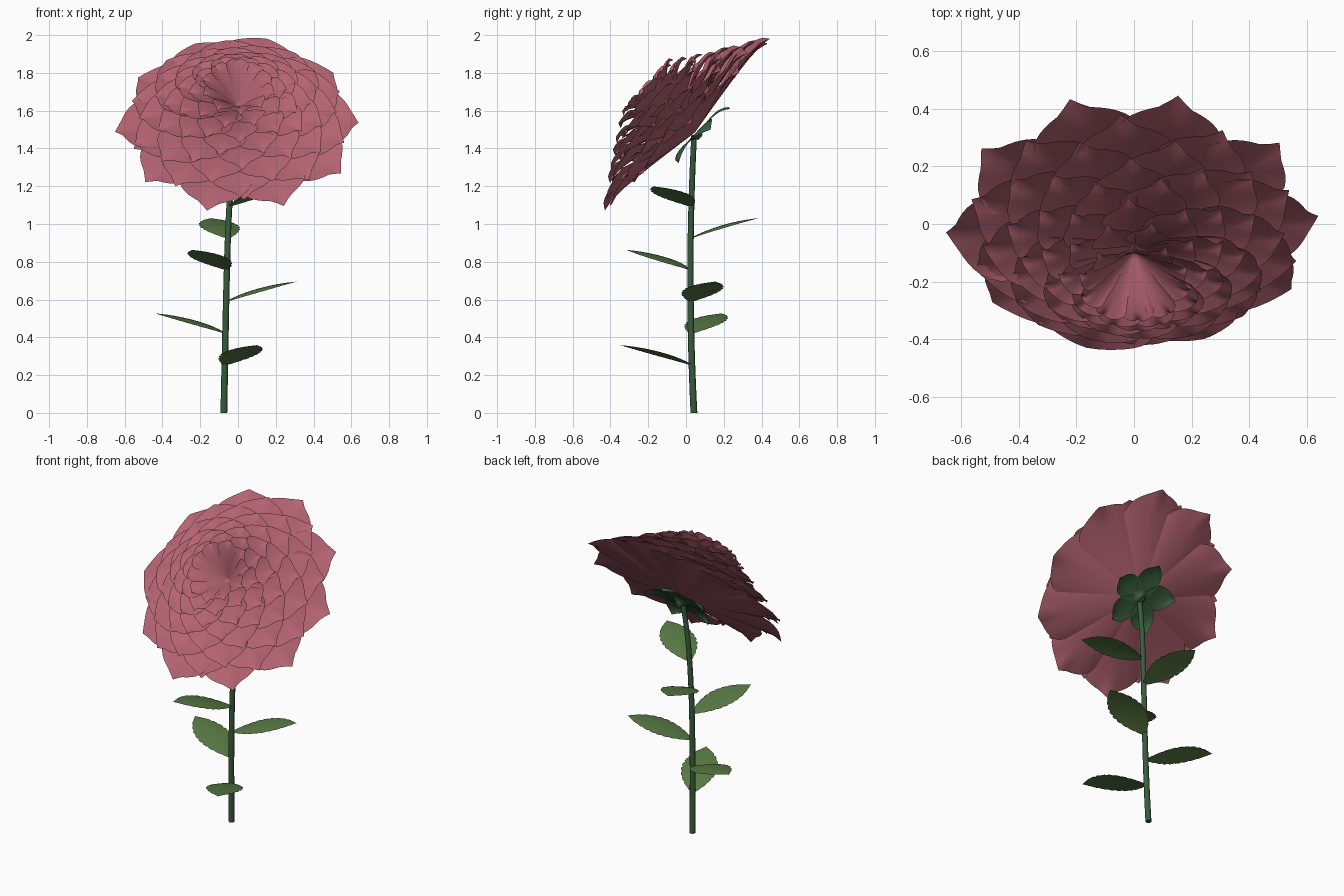
import bpy, bmesh, math, random
from math import sin, cos, pi, exp, radians
from mathutils import Vector

random.seed(4)
cube = bpy.data.objects.get("Cube")
if cube:
    bpy.data.objects.remove(cube)


def material(name, rgb):
    m = bpy.data.materials.new(name)
    m.use_nodes = True
    m.diffuse_color = (*rgb, 1)
    m.node_tree.nodes["Principled BSDF"].inputs["Base Color"].default_value = (*rgb, 1)
    return m


PINK = material("petal pink", (0.45, 0.125, 0.165))
LEAF = material("leaf green", (0.1, 0.2, 0.06))
STEM = material("stem green", (0.04, 0.105, 0.045))

# Tilted frame of the flower head
CENTRE = Vector((0, -0.01, 1.54))
SIDE = Vector((1, 0, 0))
BACK = Vector((0, 0.69, 0.72))
AXIS = Vector((0, -0.72, 0.69))


def head_point(radius, angle, height):
    return CENTRE + radius * (cos(angle) * SIDE + sin(angle) * BACK) + height * AXIS


def add_sheet(bm, fn, nu, nv):
    """Grid surface: fn(u, v) with u in -1..1 and v in 0..1."""
    rows = [[bm.verts.new(fn(2 * i / nu - 1, j / nv)) for i in range(nu + 1)]
            for j in range(nv + 1)]
    for low, high in zip(rows, rows[1:]):
        for i in range(nu):
            bm.faces.new((low[i], low[i + 1], high[i + 1], high[i]))


def finish(name, bm, mat):
    bmesh.ops.remove_doubles(bm, verts=bm.verts, dist=0.0003)
    mesh = bpy.data.meshes.new(name)
    bm.to_mesh(mesh)
    bm.free()
    for p in mesh.polygons:
        p.use_smooth = True
    mesh.materials.append(mat)
    ob = bpy.data.objects.new(name, mesh)
    bpy.context.collection.objects.link(ob)
    return ob


# Petal rings, from the wide flat outer one to the small upright cup
LAYERS, PETALS = 8, 10
for k in range(LAYERS):
    f = k / (LAYERS - 1)
    radius = 0.65 + (0.2 - 0.65) * f
    base = -0.08 + 0.2 * f
    tip = 0.29 * f
    bm = bmesh.new()
    for n in range(PETALS):
        turn = radians(3) + 2 * pi * (n + k % 2 / 2) / PETALS + random.uniform(-0.03, 0.03)
        size = random.uniform(0.98, 1.01)
        lift = random.uniform(-0.008, 0.008)

        def petal(u, v):
            spur = exp(-(u / 0.13) ** 2)
            edge = 0.965 - 0.11 * abs(u) ** 1.2 - 0.08 * u ** 6 + 0.035 * spur
            s = v * edge * size
            cup = radius * v * v * (0.05 * u * u + 0.025 * u)
            curl = -0.028 * spur * v ** 12
            rise = 1.25 * s - 0.25 * s ** 3
            height = base + (tip - base) * rise + cup + curl + lift * v
            return head_point(radius * s, turn + 0.4 * u, height)

        add_sheet(bm, petal, 16, 10)
    finish(f"petal_ring_{k + 1}", bm, PINK)

# Broad sepals hugging the underside, tips curling back
bm = bmesh.new()
for n in range(5):
    turn = radians(90) + 2 * pi * n / 5

    def sepal(u, v):
        half = 0.018 + 0.058 * sin(pi * v ** 1.1) ** 0.6
        across = u * half * (1 - v ** 10)
        height = -0.095 + 0.025 * v - 0.045 * v ** 5 - 0.015 * u * u * v
        return (head_point(0.22 * v, turn, height)
                + across * (cos(turn) * BACK - sin(turn) * SIDE))

    add_sheet(bm, sepal, 6, 12)
finish("sepals", bm, STEM)

# Receptacle joining stem and head
bm = bmesh.new()
add_sheet(bm, lambda u, v: head_point(0.018 + 0.045 * v * v, pi * u, -0.12 + 0.035 * v), 12, 4)
finish("receptacle", bm, STEM)


# Gently bent stem
def stem_centre(z):
    t = z / 1.47
    return Vector((-0.075 + 0.03 * t + 0.04 * t ** 6,
                   0.042 - 0.075 * t + 0.076 * t * t, z))


def stem_point(u, v):
    r = 0.018 - 0.003 * v
    return stem_centre(1.47 * v) + Vector((r * cos(pi * u), r * sin(pi * u), 0))


bm = bmesh.new()
add_sheet(bm, stem_point, 12, 14)
bmesh.ops.remove_doubles(bm, verts=bm.verts, dist=0.0003)
bmesh.ops.holes_fill(bm, edges=[e for e in bm.edges if e.is_boundary])
stem = finish("stem", bm, STEM)
for p in stem.data.polygons:
    p.use_smooth = len(p.vertices) == 4

# Serrated leaves spiralling up the stem by the golden angle
for n in range(6):
    start = stem_centre(0.252 + 0.168 * n)
    turn = radians(-66 - 137.5 * n)
    length = 0.42 - 0.011 * n
    out = Vector((cos(turn), sin(turn), 0))
    side = Vector((-sin(turn), cos(turn), 0))

    def leaf(u, v):
        half = 0.004 + 0.103 * max(sin(pi * v ** 0.97), 0) ** 0.85
        tooth = 1 - 0.08 * (round(v * 40) % 4 == 0) * (abs(u) > 0.9)
        rise = 0.107 * (1.7 * v - 0.7 * v * v) - 0.008 * u * u * sin(pi * v)
        return (start + length * v * out + u * half * tooth * (1 - v ** 20) * side
                + Vector((0, 0, rise)))

    bm = bmesh.new()
    add_sheet(bm, leaf, 8, 40)
    bmesh.ops.reverse_faces(bm, faces=bm.faces)
    finish(f"leaf_{n + 1}", bm, LEAF)
